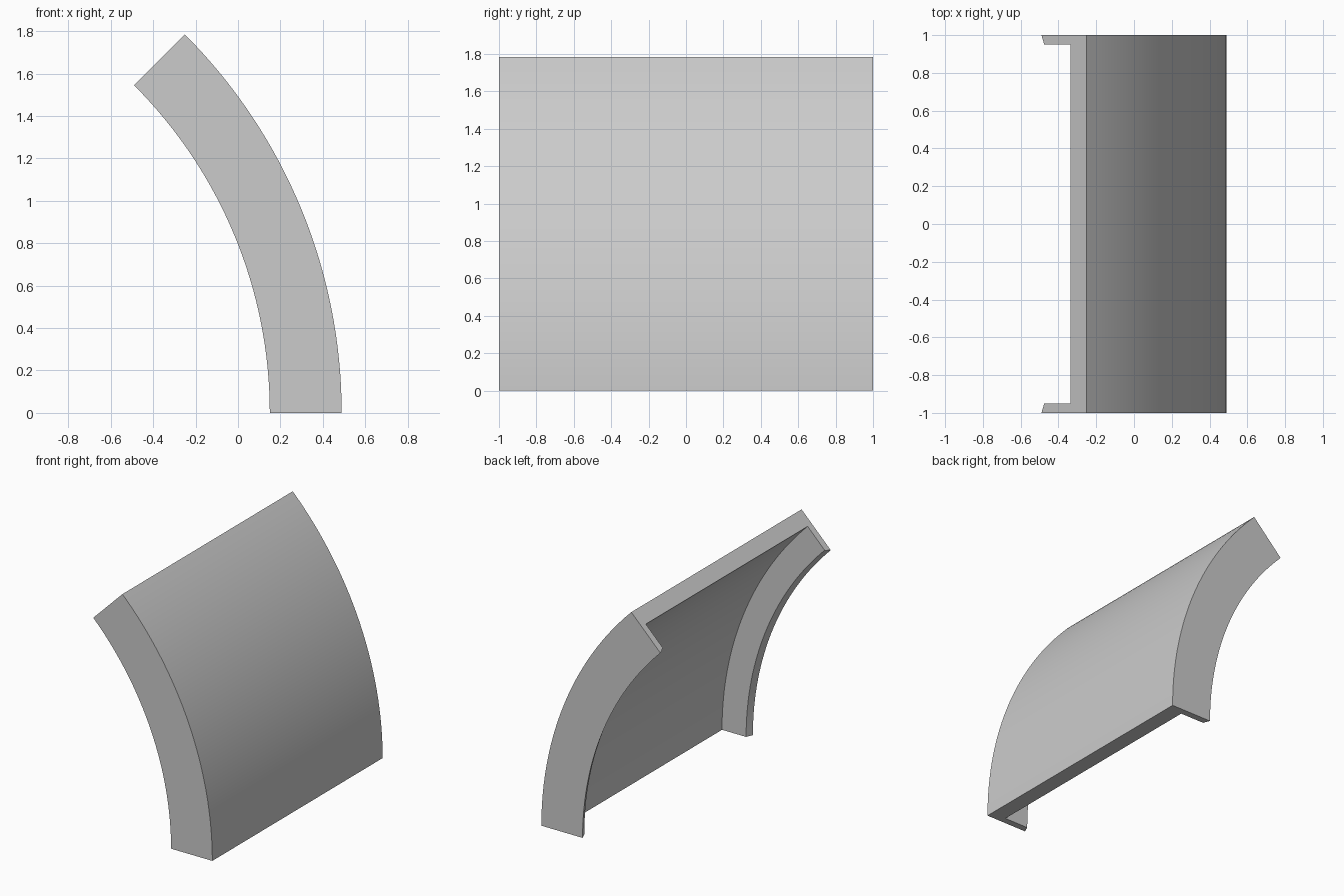
import bpy, bmesh
from math import sin, cos, pi

if "Cube" in bpy.data.objects:
    bpy.data.objects.remove(bpy.data.objects["Cube"])

CX = -2.035            # arc centre in x (at z = 0)
SWEEP = pi / 4
SEGMENTS = 32

# Half of the C-shaped cross-section as (radius, y): outer skin, side flange, inner skin
half = [(2.524, 1.0), (2.185, 1.0), (2.206, 0.95), (2.404, 0.95)]
section = half + [(r, -y) for r, y in reversed(half)]

# Sweep the section through the arc
bm = bmesh.new()
rings = []
for i in range(SEGMENTS + 1):
    a = SWEEP * i / SEGMENTS
    rings.append([bm.verts.new((CX + r * cos(a), y, r * sin(a))) for r, y in section])

n = len(section)
for lower, upper in zip(rings, rings[1:]):
    for j in range(n):
        k = (j + 1) % n
        bm.faces.new((lower[j], lower[k], upper[k], upper[j]))

# End caps: two flanges and the panel edge, split into quads
for ring in (rings[0], rings[-1]):
    for quad in ((0, 1, 2, 3), (4, 5, 6, 7), (0, 3, 4, 7)):
        bm.faces.new([ring[q] for q in quad])

bmesh.ops.recalc_face_normals(bm, faces=bm.faces)
mesh = bpy.data.meshes.new("curved_panel")
bm.to_mesh(mesh)
bm.free()

panel = bpy.data.objects.new("curved_panel", mesh)
bpy.context.collection.objects.link(panel)
bpy.context.view_layer.objects.active = panel
panel.select_set(True)
bpy.ops.object.shade_smooth_by_angle(angle=pi / 6)
